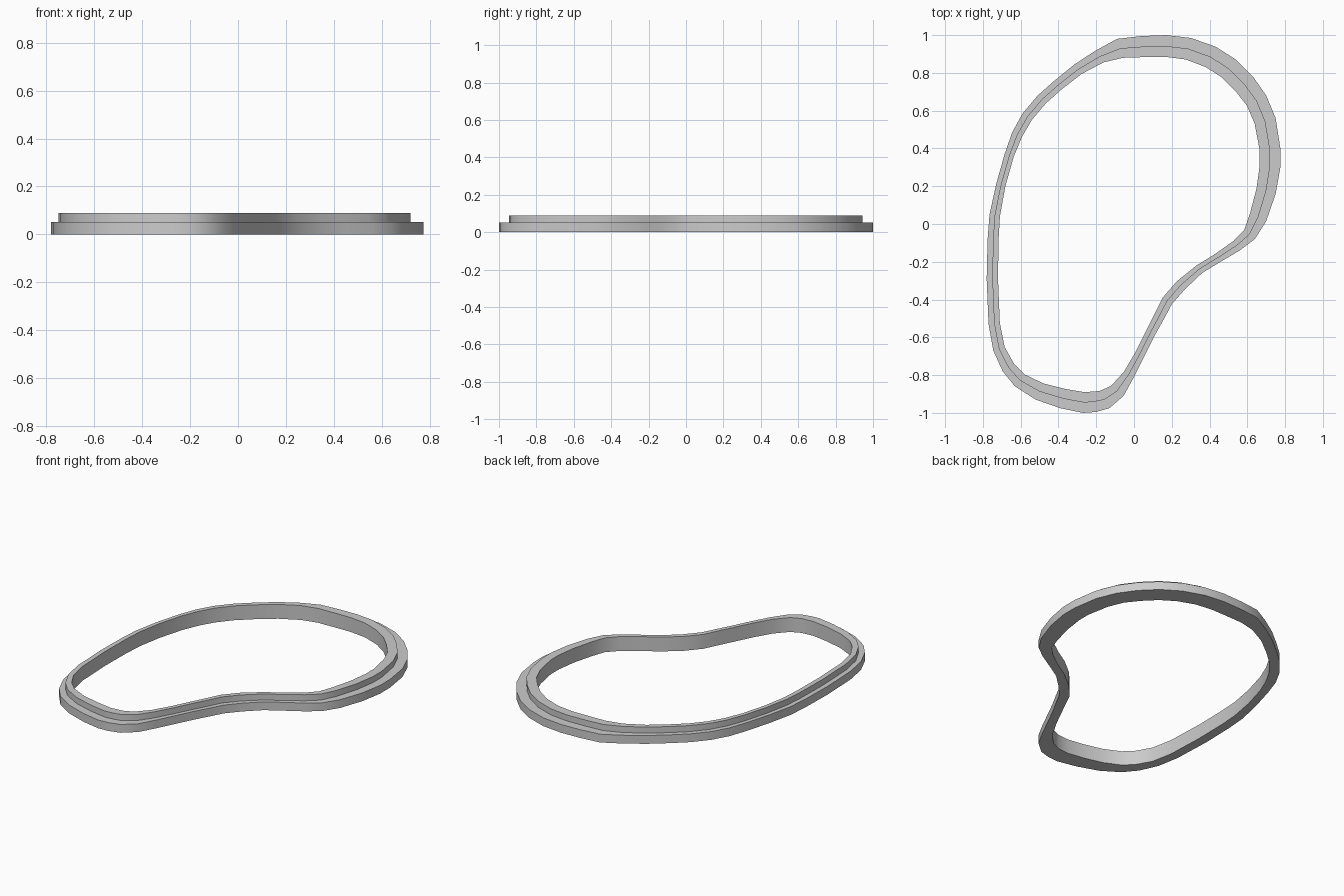
import bpy, bmesh
from mathutils import Vector

if "Cube" in bpy.data.objects:
    bpy.data.objects.remove(bpy.data.objects["Cube"])

# Outer outline, clockwise from the top kink: x, y, rim width
OUTLINE = [
    (-.09, .98, .105), (.04, .995, .112), (.17, 1.0, .115), (.30, .985, .117),
    (.43, .94, .12), (.54, .87, .12), (.63, .78, .12), (.70, .68, .115),
    (.75, .56, .115), (.775, .40, .11), (.775, .30, .11), (.75, .16, .105),
    (.70, .015, .095), (.64, -.08, .075), (.56, -.14, .06), (.45, -.205, .05),
    (.36, -.26, .05), (.27, -.345, .06), (.20, -.425, .06), (.16, -.50, .056),
    (.11, -.59, .052), (.055, -.70, .052), (0, -.81, .06), (-.055, -.91, .085),
    (-.13, -.975, .105), (-.20, -.995, .11), (-.27, -1.0, .11), (-.39, -.975, .105),
    (-.52, -.93, .095), (-.63, -.86, .082), (-.695, -.78, .072), (-.745, -.67, .063),
    (-.77, -.53, .06), (-.78, -.29, .06), (-.775, -.08, .058), (-.765, .05, .056),
    (-.73, .21, .05), (-.685, .37, .05), (-.645, .485, .057), (-.59, .585, .06),
    (-.51, .68, .06), (-.42, .76, .06), (-.315, .845, .063), (-.20, .92, .075),
]
STEP_Z, TOP_Z = 0.052, 0.09


def inset(fraction):
    """Outline moved inward by a fraction of the local rim width."""
    n, pts = len(OUTLINE), []
    for i, (x, y, w) in enumerate(OUTLINE):
        a = Vector(OUTLINE[i - 1][:2])
        b = Vector(OUTLINE[(i + 1) % n][:2])
        t = (b - a).normalized()
        pts.append((x + t.y * w * fraction, y - t.x * w * fraction))
    return pts


# Stepped rim cross-section swept round the outline
profile = [(0, 0), (0, STEP_Z), (.5, STEP_Z), (.5, TOP_Z), (1, TOP_Z), (1, 0)]
bm = bmesh.new()
rings = [[bm.verts.new((x, y, z)) for x, y in inset(f)] for f, z in profile]
n = len(OUTLINE)
for k, ring in enumerate(rings):
    nxt = rings[(k + 1) % len(rings)]
    for i in range(n):
        j = (i + 1) % n
        bm.faces.new((ring[i], ring[j], nxt[j], nxt[i]))
bmesh.ops.recalc_face_normals(bm, faces=bm.faces)
mesh = bpy.data.meshes.new("stepped_rim")
bm.to_mesh(mesh)
bm.free()
rim = bpy.data.objects.new("stepped_rim", mesh)
bpy.context.collection.objects.link(rim)
bpy.context.view_layer.objects.active = rim
rim.select_set(True)
bpy.ops.object.shade_smooth_by_angle(angle=0.6)
